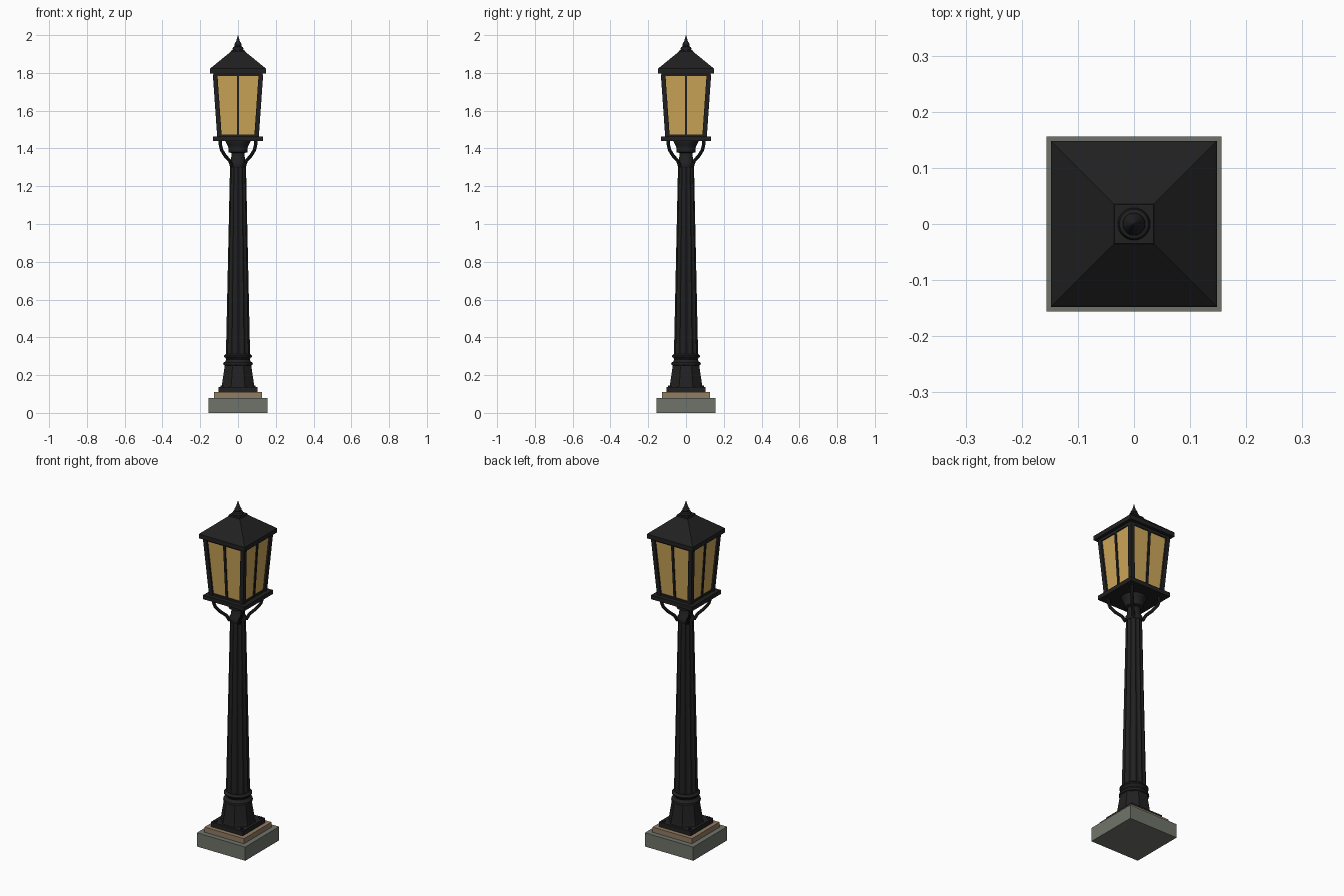
import bpy, bmesh, math
from mathutils import Vector

if "Cube" in bpy.data.objects:
    bpy.data.objects.remove(bpy.data.objects["Cube"])


def mat(name, r, g, b):
    m = bpy.data.materials.new(name)
    m.diffuse_color = (r, g, b, 1)
    m.use_nodes = True
    m.node_tree.nodes["Principled BSDF"].inputs["Base Color"].default_value = m.diffuse_color
    return m


IRON = mat("black_iron", 0.015, 0.015, 0.015)
STONE = mat("grey_stone", 0.162, 0.175, 0.144)
TAN = mat("tan_stone", 0.28, 0.2, 0.125)
GLASS = mat("amber_glass", 0.61, 0.38, 0.1)


def make(name, bm, material, smooth=False):
    bmesh.ops.recalc_face_normals(bm, faces=bm.faces[:])
    me = bpy.data.meshes.new(name)
    bm.to_mesh(me)
    bm.free()
    me.materials.append(material)
    ob = bpy.data.objects.new(name, me)
    bpy.context.collection.objects.link(ob)
    if smooth:
        bpy.ops.object.select_all(action='DESELECT')
        ob.select_set(True)
        bpy.context.view_layer.objects.active = ob
        bpy.ops.object.shade_smooth_by_angle(angle=math.radians(35))
    return ob


def loft(name, rings, material, smooth=False):
    """Skin a list of closed rings and cap both ends."""
    bm = bmesh.new()
    vr = [[bm.verts.new(p) for p in ring] for ring in rings]
    n = len(vr[0])
    for a, b in zip(vr, vr[1:]):
        for i in range(n):
            j = (i + 1) % n
            bm.faces.new((a[i], a[j], b[j], b[i]))
    bm.faces.new(vr[0][::-1])
    bm.faces.new(vr[-1])
    return make(name, bm, material, smooth)


def square(name, profile, material):
    """Square section following (half width, z) pairs."""
    return loft(name, [[(-h, -h, z), (h, -h, z), (h, h, z), (-h, h, z)]
                       for h, z in profile], material)


def turned(name, profile, sides, material, smooth=True, centre=(0, 0)):
    """Round or polygonal section following (radius, z) pairs."""
    off = math.pi / sides
    return loft(name, [[(centre[0] + r * math.cos(math.tau * i / sides + off),
                         centre[1] + r * math.sin(math.tau * i / sides + off), z)
                        for i in range(sides)] for r, z in profile], material, smooth)


def bar(name, a, b, w, d, out):
    """Rectangular bar from a to b, width w, depth d along direction out."""
    a, b, out = Vector(a), Vector(b), Vector(out).normalized()
    side = (b - a).cross(out).normalized()
    corners = [side * (sx * w / 2) + out * (sy * d / 2)
               for sx, sy in ((-1, -1), (1, -1), (1, 1), (-1, 1))]
    return loft(name, [[p + c for c in corners] for p in (a, b)], IRON)


# Stepped foundation
square("stone_base", [(0.156, 0), (0.156, 0.08)], STONE)
square("tan_step", [(0.127, 0.08), (0.127, 0.11)], TAN)
square("base_plate", [(0.103, 0.11), (0.103, 0.137)], IRON)
for sx in (-1, 1):
    for sy in (-1, 1):
        turned("plate_bolt", [(0.009, 0.135), (0.009, 0.145)], 6, IRON, False,
               (sx * 0.085, sy * 0.085))

# Pedestal and collar rings
turned("pedestal", [(0.096, 0.135), (0.092, 0.15), (0.075, 0.255)], 8, IRON, False)
turned("collar", [(0.07, 0.25), (0.077, 0.254), (0.079, 0.26), (0.077, 0.267),
                  (0.068, 0.272), (0.063, 0.282), (0.068, 0.292), (0.075, 0.296),
                  (0.075, 0.303), (0.064, 0.312)], 24, IRON)

# Fluted shaft
FLUTES, STEPS = 12, 6
rings = []
for r, z in ((0.064, 0.305), (0.042, 1.32)):
    ring = []
    for i in range(FLUTES * STEPS):
        a = math.tau * i / (FLUTES * STEPS)
        depth = 0.13 * math.sin(math.pi * (i % STEPS) / STEPS)
        ring.append((r * (1 - depth) * math.cos(a), r * (1 - depth) * math.sin(a), z))
    rings.append(ring)
loft("fluted_shaft", rings, IRON, True)

# Neck and capital
turned("neck", [(0.042, 1.3), (0.045, 1.31), (0.045, 1.325), (0.038, 1.335),
                (0.034, 1.375), (0.05, 1.38), (0.052, 1.39), (0.05, 1.4),
                (0.058, 1.42), (0.066, 1.435), (0.066, 1.445)], 24, IRON)

# Curved support brackets under each corner
curve = [(0.045, 1.305), (0.062, 1.335), (0.095, 1.36), (0.122, 1.39), (0.132, 1.42), (0.132, 1.447)]
for k in range(4):
    a = math.pi / 4 + k * math.pi / 2
    out, side = Vector((math.cos(a), math.sin(a), 0)), Vector((-math.sin(a), math.cos(a), 0))
    path = [out * r + Vector((0, 0, z)) for r, z in curve]
    rings = []
    for i, p in enumerate(path):
        t = (path[min(i + 1, len(path) - 1)] - path[max(i - 1, 0)]).normalized()
        n = t.cross(side)
        rings.append([p + 0.009 * (math.cos(math.tau * j / 8) * n + math.sin(math.tau * j / 8) * side)
                      for j in range(8)])
    loft("bracket", rings, IRON, True)

# Lantern floor, glass body and frame
Z0, Z1 = 1.46, 1.79
B, T = 0.1, 0.123
square("lantern_floor", [(0.132, 1.44), (0.132, 1.464)], IRON)
square("glass_panes", [(B, Z0), (T, Z1)], GLASS)
square("bottom_rail", [(B + 0.006, 1.462), (B + 0.006, 1.475)], IRON)
square("top_rail", [(0.129, 1.783), (0.131, 1.803)], IRON)
for k in range(4):
    a = k * math.pi / 2
    d = Vector((math.cos(a), math.sin(a), 0))
    up0, up1 = Vector((0, 0, Z0)), Vector((0, 0, Z1))
    bar("mullion", d * B + up0, d * T + up1, 0.013, 0.012, d)
    e = Vector((math.cos(a) - math.sin(a), math.sin(a) + math.cos(a), 0))
    bar("corner_post", e * (B - 0.002) + up0, e * (T - 0.002) + up1, 0.024, 0.024, d)

# Roof and finial
square("roof", [(0.148, 1.797), (0.148, 1.822), (0.144, 1.826), (0.036, 1.914), (0.035, 1.922)], IRON)
turned("finial", [(0.022, 1.915), (0.028, 1.922), (0.029, 1.93), (0.026, 1.937), (0.017, 1.94),
                  (0.02, 1.947), (0.018, 1.954), (0.009, 1.97), (0.001, 2.0)], 20, IRON)
